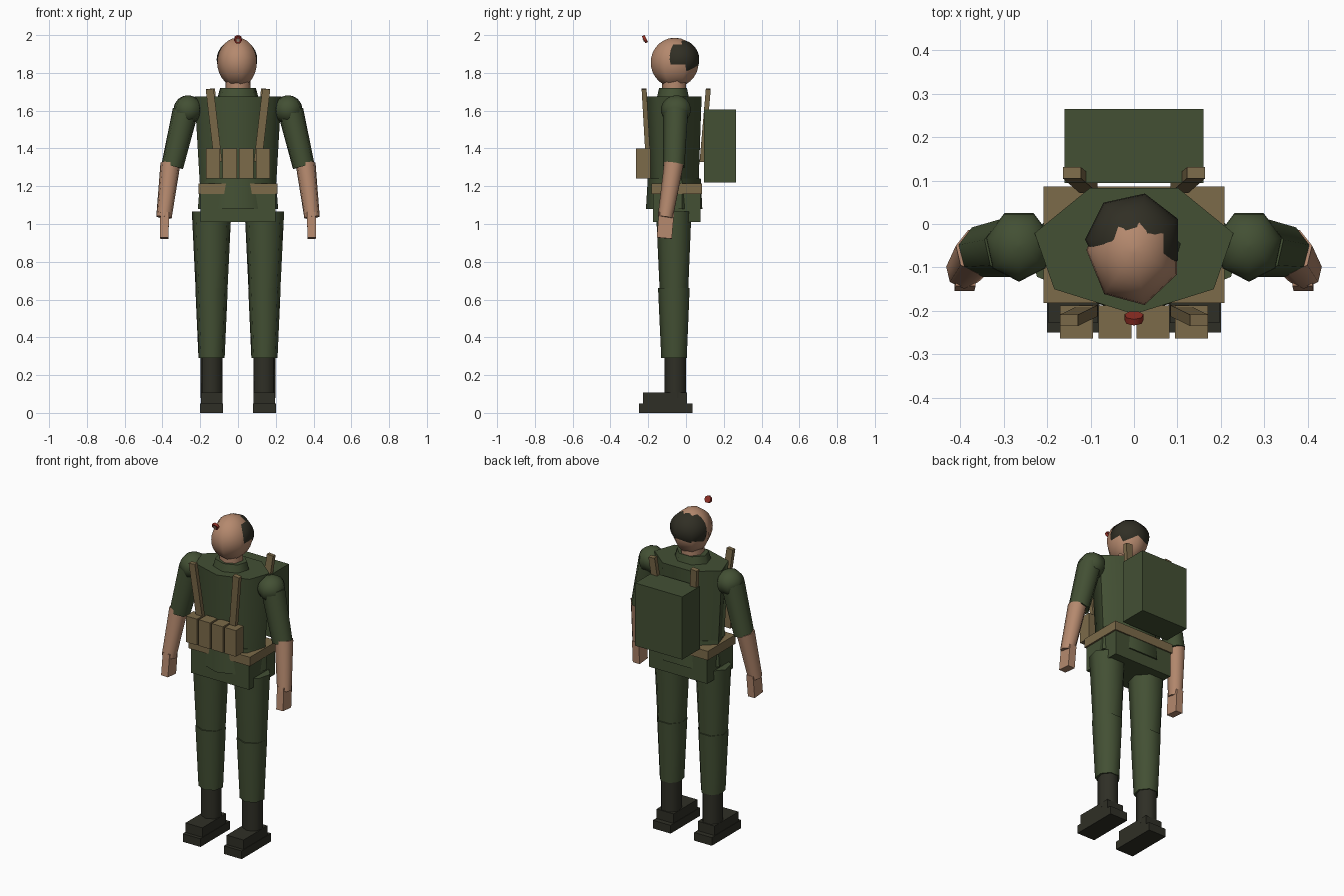
import bpy, bmesh
from math import sin, cos, pi, radians
from mathutils import Vector, Matrix

cube = bpy.data.objects.get("Cube")
if cube:
    bpy.data.objects.remove(cube, do_unlink=True)


def material(name, rgb):
    m = bpy.data.materials.new(name)
    m.use_nodes = True
    m.diffuse_color = (*rgb, 1)
    bsdf = next(n for n in m.node_tree.nodes if n.type == 'BSDF_PRINCIPLED')
    bsdf.inputs["Base Color"].default_value = (*rgb, 1)
    return m


GREEN = material("uniform green", (0.056, 0.08, 0.034))
TAN = material("webbing tan", (0.2, 0.145, 0.067))
SKIN = material("skin", (0.46, 0.25, 0.155))
BOOT = material("boot leather", (0.028, 0.028, 0.019))
HAIR = material("dark hair", (0.03, 0.028, 0.018))
RED = material("badge red", (0.28, 0.028, 0.018))
PALE = material("badge centre", (0.5, 0.38, 0.28))
SIDES = 7


def finish(name, bm, mat, smooth=False):
    bmesh.ops.recalc_face_normals(bm, faces=bm.faces)
    mesh = bpy.data.meshes.new(name)
    bm.to_mesh(mesh)
    bm.free()
    mesh.materials.append(mat)
    ob = bpy.data.objects.new(name, mesh)
    bpy.context.collection.objects.link(ob)
    if smooth:
        bpy.ops.object.select_all(action='DESELECT')
        ob.select_set(True)
        bpy.context.view_layer.objects.active = ob
        bpy.ops.object.shade_smooth_by_angle(angle=radians(60))
    return ob


def lathe(name, profile, mat, matrix, phase=-pi / 2):
    """Seven-sided solid from (radius, height) pairs, placed by a matrix."""
    bm = bmesh.new()
    rings = []
    for r, h in profile:
        turn = [phase + 2 * pi * i / SIDES for i in range(SIDES)]
        rings.append([bm.verts.new(matrix @ Vector((r * cos(a), r * sin(a), h))) for a in turn])
    for low, high in zip(rings, rings[1:]):
        for i in range(SIDES):
            j = (i + 1) % SIDES
            bm.faces.new((low[i], low[j], high[j], high[i]))
    bm.faces.new(rings[0])
    bm.faces.new(rings[-1])
    return finish(name, bm, mat, True)


def aim(p, q):
    p, q = Vector(p), Vector(q)
    turn = Vector((0, 0, 1)).rotation_difference(q - p).to_matrix().to_4x4()
    return Matrix.Translation(p) @ turn, (q - p).length


def limb(name, p, q, r0, r1, mat, depth=1.0):
    """Tapered limb from p up to q; depth scales it front to back."""
    m, length = aim(p, q)
    return lathe(name, [(r0, 0), (r1, length)], mat, m @ Matrix.Diagonal((1, depth, 1, 1)))


def ball(name, centre, radii, mat, rings=14, phase=-pi / 2):
    angles = [pi * (0.02 + 0.96 * k / rings) for k in range(rings + 1)]
    profile = [(sin(a), -cos(a)) for a in angles]
    m = Matrix.Translation(centre) @ Matrix.Diagonal((*radii, 1))
    return lathe(name, profile, mat, m, phase)


def box(name, low, high, mat):
    low, high = Vector(low), Vector(high)
    bm = bmesh.new()
    m = Matrix.Translation((low + high) / 2) @ Matrix.Diagonal((*(high - low), 1))
    bmesh.ops.create_cube(bm, size=1, matrix=m)
    return finish(name, bm, mat)


def beam(name, p, q, width, depth, mat):
    m, length = aim(p, q)
    bm = bmesh.new()
    bmesh.ops.create_cube(bm, size=1, matrix=m @ Matrix.Translation((0, 0, length / 2))
                          @ Matrix.Diagonal((width, depth, length, 1)))
    return finish(name, bm, mat)


# Head, hair, neck and collar
ball("head", (0, -0.06, 1.855), (0.11, 0.13, 0.131), SKIN, phase=pi)
ball("hair", (0, -0.036, 1.871), (0.113, 0.109, 0.106), HAIR, phase=pi)
limb("neck", (0, -0.06, 1.66), (0, -0.06, 1.77), 0.068, 0.068, SKIN)
limb("collar", (0, -0.065, 1.66), (0, -0.065, 1.72), 0.114, 0.097, GREEN, 0.8)

# Jacket and belt
limb("torso", (0, -0.055, 1.22), (0, -0.055, 1.675), 0.208, 0.235, GREEN, 0.65)
limb("jacket_waist", (0, -0.055, 1.08), (0, -0.055, 1.24), 0.218, 0.205, GREEN, 0.72)
box("jacket_skirt", (-0.198, -0.175, 1.01), (0.198, 0.078, 1.165), GREEN)
box("belt", (-0.208, -0.182, 1.16), (0.208, 0.086, 1.215), TAN)

# Backpack and front pouches
box("backpack", (-0.16, 0.095, 1.22), (0.16, 0.265, 1.605), GREEN)
for i in range(4):
    x = (i - 1.5) * 0.088
    box(f"ammo_pouch_{i + 1}", (x - 0.038, -0.264, 1.24), (x + 0.038, -0.188, 1.4), TAN)

for side, s in (("left", 1), ("right", -1)):
    # Shoulder straps
    beam(side + "_front_strap", (s * 0.105, -0.2, 1.33), (s * 0.15, -0.222, 1.715), 0.042, 0.026, TAN)
    beam(side + "_back_strap", (s * 0.105, 0.085, 1.33), (s * 0.143, 0.118, 1.715), 0.042, 0.026, TAN)

    # Arms
    ball(side + "_shoulder", (s * 0.265, -0.05, 1.605), (0.078, 0.083, 0.076), GREEN)
    limb(side + "_sleeve", (s * 0.348, -0.062, 1.305), (s * 0.278, -0.052, 1.6), 0.06, 0.07, GREEN)
    limb(side + "_forearm", (s * 0.392, -0.108, 1.035), (s * 0.358, -0.062, 1.32), 0.042, 0.054, SKIN)
    beam(side + "_hand", (s * 0.391, -0.115, 0.925), (s * 0.388, -0.103, 1.06), 0.046, 0.08, SKIN)

    # Legs and boots
    x = s * 0.14
    limb(side + "_thigh", (x, -0.06, 0.62), (x, -0.06, 1.065), 0.085, 0.107, GREEN, 0.92)
    limb(side + "_shin", (x, -0.06, 0.29), (x, -0.06, 0.66), 0.071, 0.088, GREEN)
    limb(side + "_boot_shaft", (x, -0.055, 0.08), (x, -0.055, 0.31), 0.06, 0.06, BOOT)
    box(side + "_boot_foot", (x - 0.057, -0.228, 0.04), (x + 0.057, 0.004, 0.108), BOOT)
    box(side + "_boot_sole", (x - 0.06, -0.25, 0), (x + 0.06, 0.035, 0.05), BOOT)

# Small round badge floating before the brow
limb("badge", (0, -0.224, 1.974), (0, -0.21, 1.981), 0.022, 0.022, RED)
limb("badge_centre", (0, -0.227, 1.9725), (0, -0.223, 1.9745), 0.01, 0.01, PALE)
